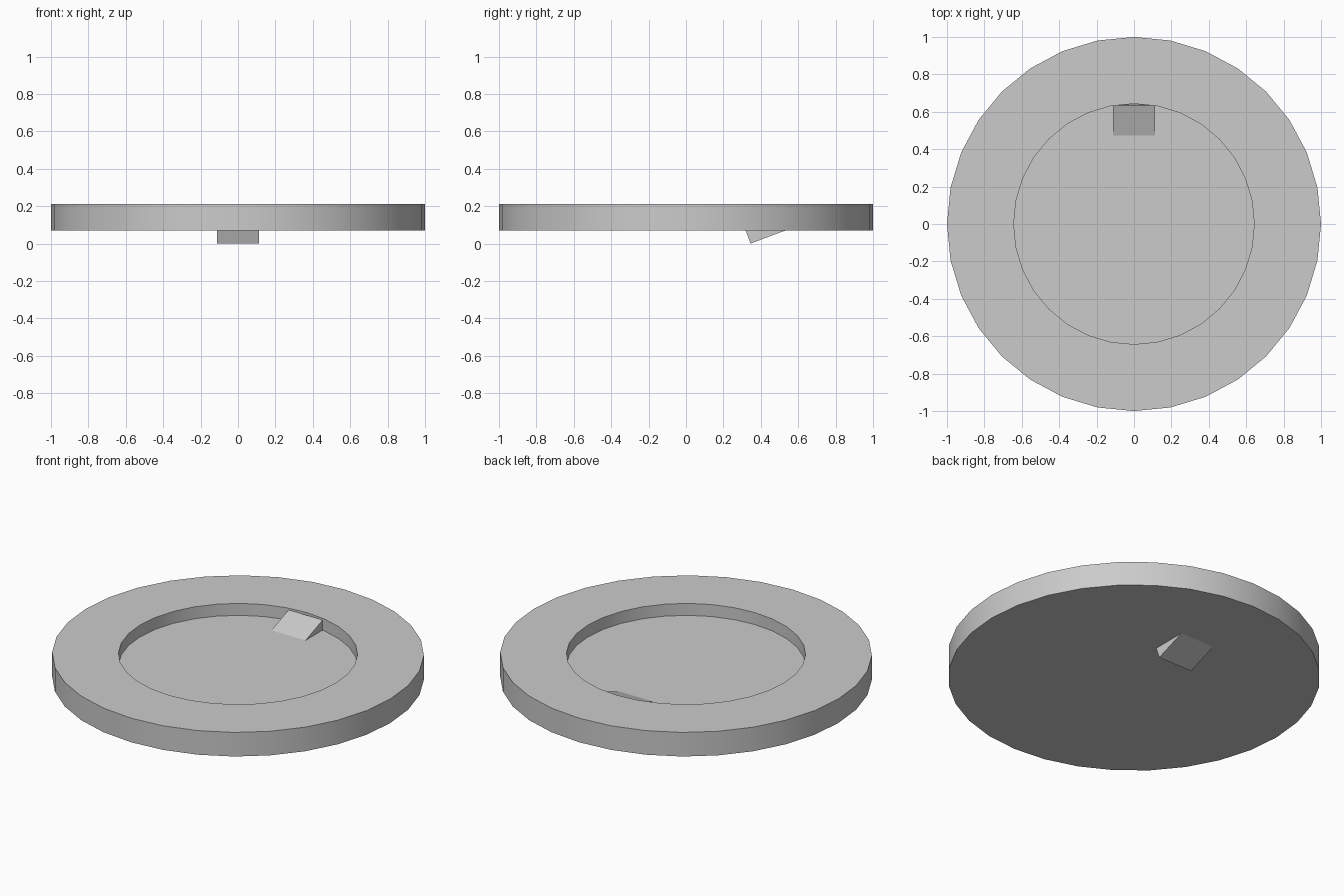
import bpy, bmesh
from math import sin, cos, pi, radians
from mathutils import Vector

if "Cube" in bpy.data.objects:
    bpy.data.objects.remove(bpy.data.objects["Cube"])

def make_object(name, bm):
    bmesh.ops.recalc_face_normals(bm, faces=bm.faces)
    mesh = bpy.data.meshes.new(name)
    bm.to_mesh(mesh)
    bm.free()
    obj = bpy.data.objects.new(name, mesh)
    bpy.context.collection.objects.link(obj)
    return obj

# Round dish: low-poly disc with a shallow circular recess in its top
SIDES = 32
profile = [(1.0, 0.069), (1.0, 0.212), (0.643, 0.212), (0.643, 0.141)]
bm = bmesh.new()
rings = [[bm.verts.new((r * cos(2 * pi * i / SIDES), r * sin(2 * pi * i / SIDES), z))
          for i in range(SIDES)] for r, z in profile]
for a, b in zip(rings, rings[1:]):
    for i in range(SIDES):
        j = (i + 1) % SIDES
        bm.faces.new((a[i], a[j], b[j], b[i]))
bm.faces.new(rings[0])
bm.faces.new(rings[-1])
dish = make_object("dish", bm)

# Tilted block passing through the floor near the back of the recess
tilt = radians(20.5)
along = Vector((0, cos(tilt), sin(tilt)))
up = Vector((0, -sin(tilt), cos(tilt)))
low_corner = Vector((0, 0.345, 0.0))
length, thickness, half_width = 0.341, 0.087, 0.112
bm = bmesh.new()
section = [low_corner, low_corner + along * length,
           low_corner + along * length + up * thickness, low_corner + up * thickness]
side = bm.faces.new([bm.verts.new(p - Vector((half_width, 0, 0))) for p in section])
extruded = bmesh.ops.extrude_face_region(bm, geom=[side], use_keep_orig=True)
bmesh.ops.translate(bm, vec=(2 * half_width, 0, 0),
                    verts=[v for v in extruded["geom"] if isinstance(v, bmesh.types.BMVert)])
block = make_object("tilted_block", bm)

# Soft shading around the rim, crisp edges elsewhere
bpy.context.view_layer.objects.active = dish
dish.select_set(True)
bpy.ops.object.shade_smooth_by_angle(angle=radians(30))
